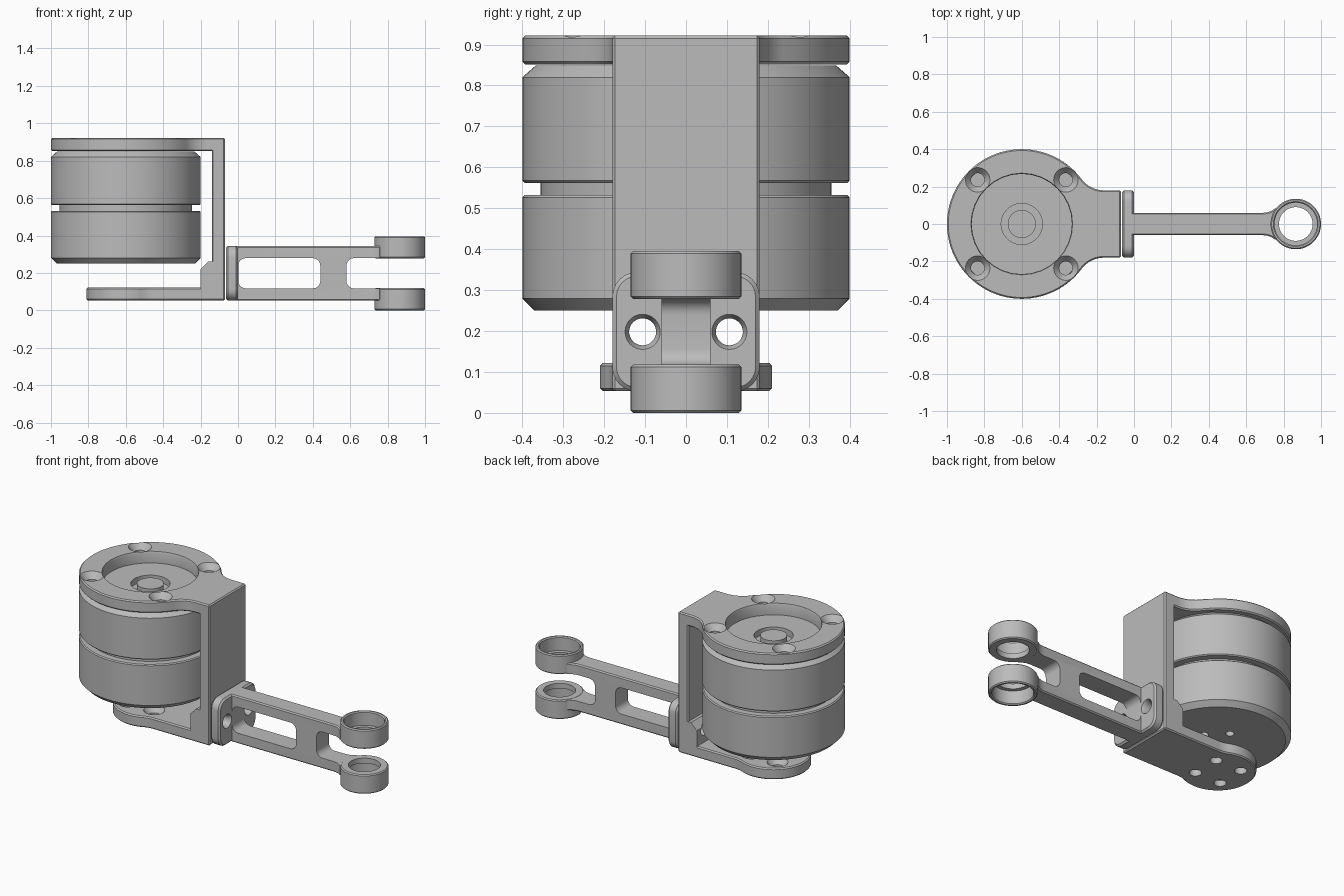
import bpy, bmesh
from math import sin, cos, pi, sqrt, atan2

if "Cube" in bpy.data.objects:
    bpy.data.objects.remove(bpy.data.objects["Cube"], do_unlink=True)

GREY = (0.5, 0.5, 0.5, 1)
metal = bpy.data.materials.new("plain grey")
metal.use_nodes = True
metal.diffuse_color = GREY
metal.node_tree.nodes["Principled BSDF"].inputs["Base Color"].default_value = GREY

AXES = {"z": lambda a, b, t: (a, b, t),
        "y": lambda a, b, t: (a, t, b),
        "x": lambda a, b, t: (t, a, b)}


def finish(name, bm):
    bmesh.ops.recalc_face_normals(bm, faces=bm.faces)
    mesh = bpy.data.meshes.new(name)
    bm.to_mesh(mesh)
    bm.free()
    mesh.materials.append(metal)
    ob = bpy.data.objects.new(name, mesh)
    bpy.context.collection.objects.link(ob)
    return ob


def apply(ob, mod):
    bpy.context.view_layer.objects.active = ob
    bpy.ops.object.modifier_apply(modifier=mod.name)


def extrude(name, outline, axis, lo, hi, bevel=0.0):
    """Prism of a 2D outline between lo and hi along an axis."""
    bm = bmesh.new()
    place = AXES[axis]
    low = [bm.verts.new(place(a, b, lo)) for a, b in outline]
    high = [bm.verts.new(place(a, b, hi)) for a, b in outline]
    bm.faces.new(low)
    bm.faces.new(high)
    n = len(outline)
    for i in range(n):
        j = (i + 1) % n
        bm.faces.new((low[i], low[j], high[j], high[i]))
    ob = finish(name, bm)
    if bevel:
        mod = ob.modifiers.new("edge", "BEVEL")
        mod.width, mod.segments = bevel, 1
        mod.limit_method, mod.angle_limit = "ANGLE", 0.9
        mod.use_clamp_overlap = False
        apply(ob, mod)
    return ob


def lathe(name, profile, centre=(0, 0), axis="z", steps=64):
    """Revolve (radius, height) points; loops that miss the axis are closed."""
    bm = bmesh.new()
    place = AXES[axis]
    rings = []
    for k in range(steps):
        c, s = cos(2 * pi * k / steps), sin(2 * pi * k / steps)
        rings.append([bm.verts.new(place(centre[0] + r * c, centre[1] + r * s, t))
                      for r, t in profile])
    n = len(profile)
    for k in range(steps):
        p, q = rings[k], rings[(k + 1) % steps]
        for i in range(n if profile[0][0] > 0 else n - 1):
            j = (i + 1) % n
            bm.faces.new((p[i], p[j], q[j], q[i]))
    bmesh.ops.remove_doubles(bm, verts=bm.verts, dist=1e-5)
    return finish(name, bm)


def cut(targets, cutters):
    for ob in targets:
        for c in cutters:
            mod = ob.modifiers.new("cut", "BOOLEAN")
            mod.operation, mod.solver, mod.object = "DIFFERENCE", "EXACT", c
            apply(ob, mod)
    for c in cutters:
        bpy.data.objects.remove(c, do_unlink=True)


def drill(r, lo, hi, centre, axis="z", top_r=None, start=None):
    """Cutter for a plain hole, or a countersunk one widening to top_r."""
    profile = [(0, lo), (r, lo)]
    if top_r:
        profile += [(r, start), (top_r, hi)]
    else:
        profile += [(r, hi)]
    return lathe("cutter", profile + [(0, hi)], centre, axis, 32)


def rounded_rect(a0, a1, b0, b1, r, n=6):
    pts = []
    for k, (a, b) in enumerate([(a1 - r, b1 - r), (a0 + r, b1 - r),
                                (a0 + r, b0 + r), (a1 - r, b0 + r)]):
        for i in range(n + 1):
            t = (k + i / n) * pi / 2
            pts.append((a + r * cos(t), b + r * sin(t)))
    return pts


MX = -0.6        # motor axis
MID = 0.198      # middle height of the arm
HALF = 0.18      # half width of the bracket
BASE = 0.053     # underside of the bracket


def paddle(radius, fillet, end):
    """Disc flowing through a fillet into a straight tongue."""
    fx = MX + sqrt((radius + fillet) ** 2 - (HALF + fillet) ** 2)
    fy = HALF + fillet
    a = atan2(fy, fx - MX)
    side = [(end, HALF)]
    for i in range(11):
        t = 1.5 * pi + (a + pi - 1.5 * pi) * i / 10
        side.append((fx + fillet * cos(t), fy + fillet * sin(t)))
    for i in range(1, 31):
        t = a + (pi - a) * i / 30
        side.append((MX + radius * cos(t), radius * sin(t)))
    return side + [(x, -y) for x, y in reversed(side[:-1])]


# Motor: two stacked drums with a groove, chamfers and a centre boss
motor = lathe("motor", [
    (0, 0.25), (0.37, 0.25), (0.4, 0.28), (0.4, 0.526), (0.394, 0.532), (0.355, 0.532),
    (0.355, 0.562), (0.394, 0.562), (0.4, 0.568), (0.4, 0.82), (0.367, 0.849),
    (0.11, 0.849), (0.11, 0.81), (0.075, 0.81), (0.075, 0.85), (0, 0.85)], (MX, 0), steps=96)
cut([motor], [drill(0.024, 0.2, 0.3, (MX + 0.1 * cos(k * pi / 2), 0.1 * sin(k * pi / 2)))
              for k in range(4)])

# Bracket: top plate, wall, base plate and inner corner block
top_plate = extrude("bracket_top_plate", paddle(0.4, 0.15, -0.1), "z", 0.851, 0.922, 0.007)
cut([top_plate], [drill(0.268, 0.8, 0.93, (MX, 0), top_r=0.275, start=0.912)] +
    [drill(0.036, 0.8, 0.925, (MX + sx * 0.236, sy * 0.236), top_r=0.068, start=0.885)
     for sx in (-1, 1) for sy in (-1, 1)])

base_plate = extrude("bracket_base_plate", paddle(0.21, 0.15, -0.1), "z", BASE, 0.122, 0.007)
cut([base_plate], [drill(0.034, 0, 0.125, (MX + sx * 0.088, sy * 0.088), top_r=0.062, start=0.09)
                   for sx in (-1, 1) for sy in (-1, 1)])

wall = extrude("bracket_wall", [(-0.14, BASE), (-0.07, BASE), (-0.07, 0.922), (-0.14, 0.922)],
               "y", -HALF, HALF, 0.007)
block = extrude("bracket_corner_block", [(-0.2, 0.1), (-0.1, 0.1), (-0.1, 0.26),
                                         (-0.16, 0.26), (-0.2, 0.22)], "y", -HALF, HALF)

# Arm flange, bolted to the wall
flange = extrude("arm_flange", rounded_rect(-HALF, HALF, MID - 0.146, MID + 0.146, 0.06),
                 "x", -0.064, 0, 0.01)
cut([wall, block, flange], [drill(0.033, -0.3, 0.01, (s * 0.106, MID), "x", 0.048, -0.02)
                            for s in (-1, 1)])

# Arm beam: flared to the end rings, with a window and a fork slot
edge = [(-0.02, 0.06), (0.69, 0.06), (0.715, 0.063), (0.735, 0.07), (0.762, 0.088)]
beam = extrude("arm_beam", edge + [(0.742, 0.0)] + [(x, -y) for x, y in reversed(edge)],
               "z", MID - 0.146, MID + 0.146, 0.007)
cut([beam], [extrude("cutter", rounded_rect(a, b, MID - 0.081, MID + 0.081, 0.04),
                     "y", -0.2, 0.2) for a, b in ((0.002, 0.44), (0.58, 1.1))])

# Bearing rings, counterbored on their outer sides
for name, s in (("upper_ring", 1), ("lower_ring", -1)):
    lathe(name, [(r, MID + s * h) for r, h in (
        (0.09, 0.08), (0.129, 0.08), (0.135, 0.086), (0.135, 0.192), (0.129, 0.198),
        (0.12, 0.198), (0.114, 0.192), (0.114, 0.112), (0.09, 0.112))], (0.865, 0))

# Smooth the round walls, keep the edges sharp
bpy.ops.object.select_all(action="DESELECT")
for ob in (o for o in bpy.context.scene.objects if o.type == "MESH"):
    ob.select_set(True)
    bpy.context.view_layer.objects.active = ob
bpy.ops.object.shade_smooth_by_angle(angle=0.5)
